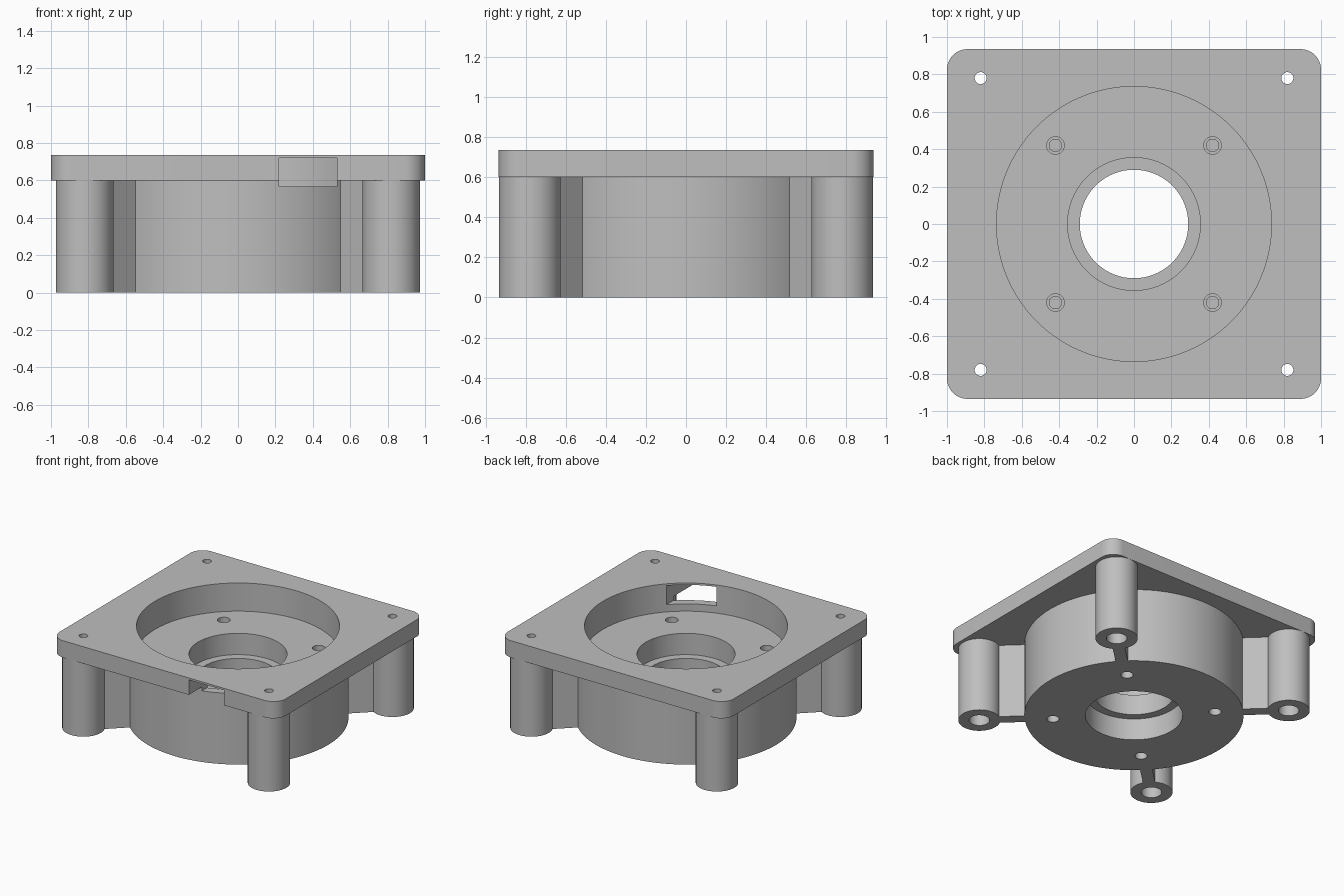
import bpy, bmesh, math
from mathutils import Matrix, Vector

cube = bpy.data.objects.get("Cube")
if cube:
    bpy.data.objects.remove(cube, do_unlink=True)

grey = bpy.data.materials.new("plain grey")
grey.use_nodes = True
colour = (0.52, 0.52, 0.52, 1)
grey.diffuse_color = colour
grey.node_tree.nodes["Principled BSDF"].inputs["Base Color"].default_value = colour

TOP, PLATE_BOTTOM, FLOOR = 0.735, 0.6, 0.51
POST_X, POST_Y = 0.82, 0.78
SCREW = 0.42
CORNERS = [(sx, sy) for sx in (-1, 1) for sy in (-1, 1)]


def finish(name, bm):
    bmesh.ops.recalc_face_normals(bm, faces=bm.faces[:])
    mesh = bpy.data.meshes.new(name)
    bm.to_mesh(mesh)
    bm.free()
    mesh.materials.append(grey)
    obj = bpy.data.objects.new(name, mesh)
    bpy.context.collection.objects.link(obj)
    return obj


def turned(name, profile, x=0, y=0, sides=64):
    """Closed round solid from (radius, height) steps, bottom to top."""
    bm = bmesh.new()
    rings = []
    for r, z in profile:
        angles = [math.tau * i / sides for i in range(sides)]
        rings.append([bm.verts.new((x + r * math.cos(a), y + r * math.sin(a), z))
                      for a in angles])
    for low, high in zip(rings, rings[1:]):
        for i in range(sides):
            j = (i + 1) % sides
            bm.faces.new((low[i], low[j], high[j], high[i]))
    bm.faces.new(rings[0])
    bm.faces.new(rings[-1])
    return finish(name, bm)


def box(name, low, high, angle=0, corner=0):
    """Box between two corners, turned about z, with optional rounded uprights."""
    low, high = Vector(low), Vector(high)
    bm = bmesh.new()
    bmesh.ops.create_cube(bm, size=1)
    bmesh.ops.scale(bm, vec=high - low, verts=bm.verts)
    bmesh.ops.translate(bm, vec=(low + high) / 2, verts=bm.verts)
    if corner:
        uprights = [e for e in bm.edges
                    if abs(e.verts[0].co.z - e.verts[1].co.z) > 0.01]
        bmesh.ops.bevel(bm, geom=uprights, offset=corner, segments=12,
                        profile=0.5, affect='EDGES')
    bmesh.ops.rotate(bm, cent=(0, 0, 0), matrix=Matrix.Rotation(angle, 3, 'Z'),
                     verts=bm.verts)
    return finish(name, bm)


def combine(target, other, operation):
    mod = target.modifiers.new("combine", 'BOOLEAN')
    mod.operation = operation
    mod.solver = 'EXACT'
    mod.object = other
    bpy.context.view_layer.objects.active = target
    bpy.ops.object.modifier_apply(modifier=mod.name)
    bpy.data.objects.remove(other, do_unlink=True)


# Square flange and round drum
housing = box("housing", (-1, -0.935, PLATE_BOTTOM), (1, 0.935, TOP), corner=0.11)
combine(housing, turned("drum", [(0.8, 0), (0.8, 0.65)], sides=128), 'UNION')

# Corner posts tied to the drum by radial ribs
for sx, sy in CORNERS:
    x, y = sx * POST_X, sy * POST_Y
    post = turned("post", [(0.154, 0), (0.154, 0.66)], x, y)
    rib = box("rib", (0.76, -0.045, 0), (1.08, 0.045, 0.64), angle=math.atan2(y, x))
    combine(housing, rib, 'UNION')
    combine(housing, post, 'UNION')

# Wide recess and centre bore with a lip between two seats
recess = turned("recess", [(0.735, FLOOR), (0.735, 1)], sides=128)
combine(housing, recess, 'DIFFERENCE')
bore = turned("bore", [(0.355, -0.1), (0.355, 0.175), (0.29, 0.175),
                       (0.29, 0.34), (0.355, 0.34), (0.355, 0.6)], sides=96)
combine(housing, bore, 'DIFFERENCE')

# Stepped holes through the posts, blind screw holes above and below the floor
for sx, sy in CORNERS:
    x, y = sx * POST_X, sy * POST_Y
    hole = turned("post_hole", [(0.075, -0.1), (0.075, 0.5), (0.032, 0.5),
                                (0.032, 1)], x, y, 32)
    combine(housing, hole, 'DIFFERENCE')
    x, y = sx * SCREW, sy * SCREW
    upper = turned("upper_hole", [(0.033, 0.25), (0.033, 0.34), (0.047, 0.34),
                                  (0.047, 0.6)], x, y, 32)
    combine(housing, upper, 'DIFFERENCE')
    lower = turned("lower_hole", [(0.045, -0.1), (0.045, 0.17)], x, y, 32)
    combine(housing, lower, 'DIFFERENCE')

# Cable slot through the front wall
slot = box("slot", (0.22, -1.1, 0.568), (0.53, -0.4, 0.72))
combine(housing, slot, 'DIFFERENCE')

bpy.ops.object.select_all(action='DESELECT')
housing.select_set(True)
bpy.context.view_layer.objects.active = housing
bpy.ops.object.shade_smooth_by_angle(angle=math.radians(30))
